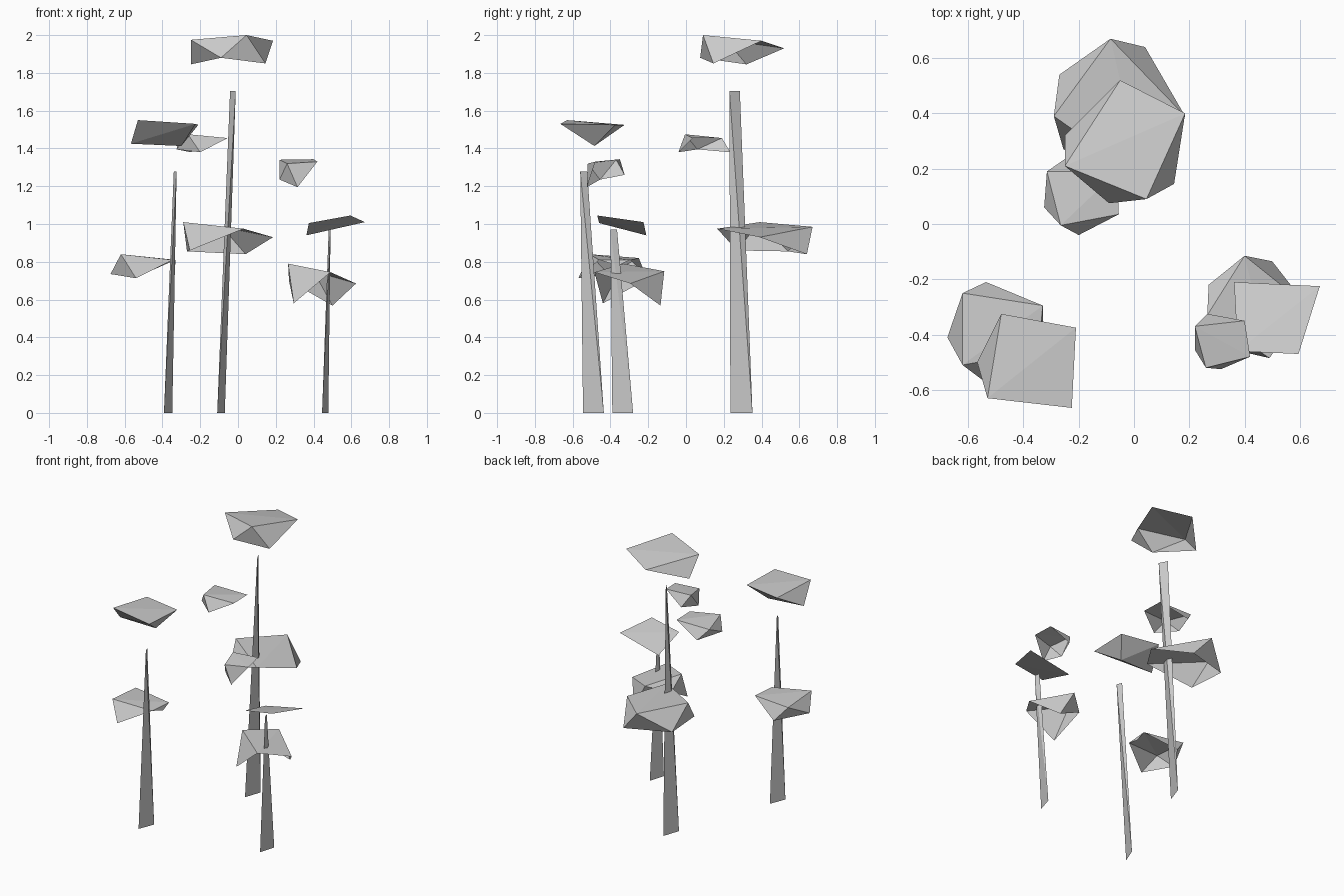
import bpy, bmesh


def faceted(name, points, open_below=True):
    """Low-poly shell stretched over a few corner points, optionally open underneath."""
    bm = bmesh.new()
    for p in points:
        bm.verts.new(p)
    bmesh.ops.convex_hull(bm, input=bm.verts[:])
    bmesh.ops.recalc_face_normals(bm, faces=bm.faces[:])
    if open_below:
        bm.normal_update()
        under = [f for f in bm.faces if f.normal.z < -0.58]
        bmesh.ops.delete(bm, geom=under, context='FACES')
    loose = [v for v in bm.verts if not v.link_faces]
    bmesh.ops.delete(bm, geom=loose, context='VERTS')
    mesh = bpy.data.meshes.new(name)
    bm.to_mesh(mesh)
    bm.free()
    obj = bpy.data.objects.new(name, mesh)
    bpy.context.collection.objects.link(obj)
    return obj


def trunk(name, base, top, height):
    """Thin trunk twisting from a wide base edge to a narrow top edge."""
    corners = [(x, y, 0) for x, y in base] + [(x, y, height) for x, y in top]
    faceted(name, corners, open_below=False)


# Trunks
trunk("trunk_tall", [(-.11, .235), (-.07, .352)], [(-.012, .23), (-.042, .285)], 1.705)
trunk("trunk_left", [(-.392, -.545), (-.348, -.435)], [(-.325, -.56), (-.34, -.523)], 1.277)
trunk("trunk_right", [(.445, -.39), (.478, -.28)], [(.49, -.40), (.48, -.365)], .97)

# Tall tree foliage
faceted("tall_crown", [
    (-.25, .21, 1.975), (-.05, .52, 1.93), (.185, .40, 1.97), (.045, .09, 2.0),
    (-.09, .075, 1.88), (.145, .145, 1.85), (-.25, .32, 1.845)])
faceted("tall_side_foliage", [
    (-.265, -.005, 1.475), (-.20, -.04, 1.38), (-.055, .035, 1.455), (-.06, .19, 1.455),
    (-.325, .06, 1.395), (-.315, .19, 1.455), (-.25, .235, 1.38)])
faceted("tall_lower_foliage", [
    (-.29, .39, 1.01), (.03, .165, .975), (.185, .39, .93), (-.085, .67, .985),
    (.04, .64, .84), (-.255, .27, .86), (-.27, .54, .855)])

# Left tree foliage
faceted("left_crown", [
    (-.48, -.325, 1.525), (-.21, -.375, 1.525), (-.225, -.665, 1.53),
    (-.53, -.63, 1.55), (-.567, -.50, 1.425), (-.30, -.485, 1.413)], open_below=False)
faceted("left_lower_foliage", [
    (-.62, -.25, .82), (-.535, -.21, .72), (-.33, -.295, .81), (-.33, -.36, .78),
    (-.345, -.46, .81), (-.675, -.41, .735), (-.62, -.51, .84), (-.54, -.57, .713)])

# Right tree foliage
faceted("right_crown", [
    (.22, -.37, 1.34), (.40, -.35, 1.343), (.42, -.48, 1.33), (.26, -.52, 1.32),
    (.265, -.325, 1.26), (.315, -.525, 1.195), (.22, -.455, 1.235)])
faceted("right_middle_leaf", [
    (.362, -.21, .94), (.672, -.225, 1.01), (.595, -.47, 1.045), (.375, -.46, 1.005)],
    open_below=False)
faceted("right_lower_foliage", [
    (.40, -.115, .75), (.50, -.135, .568), (.265, -.33, .79), (.27, -.22, .70),
    (.625, -.295, .685), (.49, -.485, .745), (.295, -.44, .58)])
